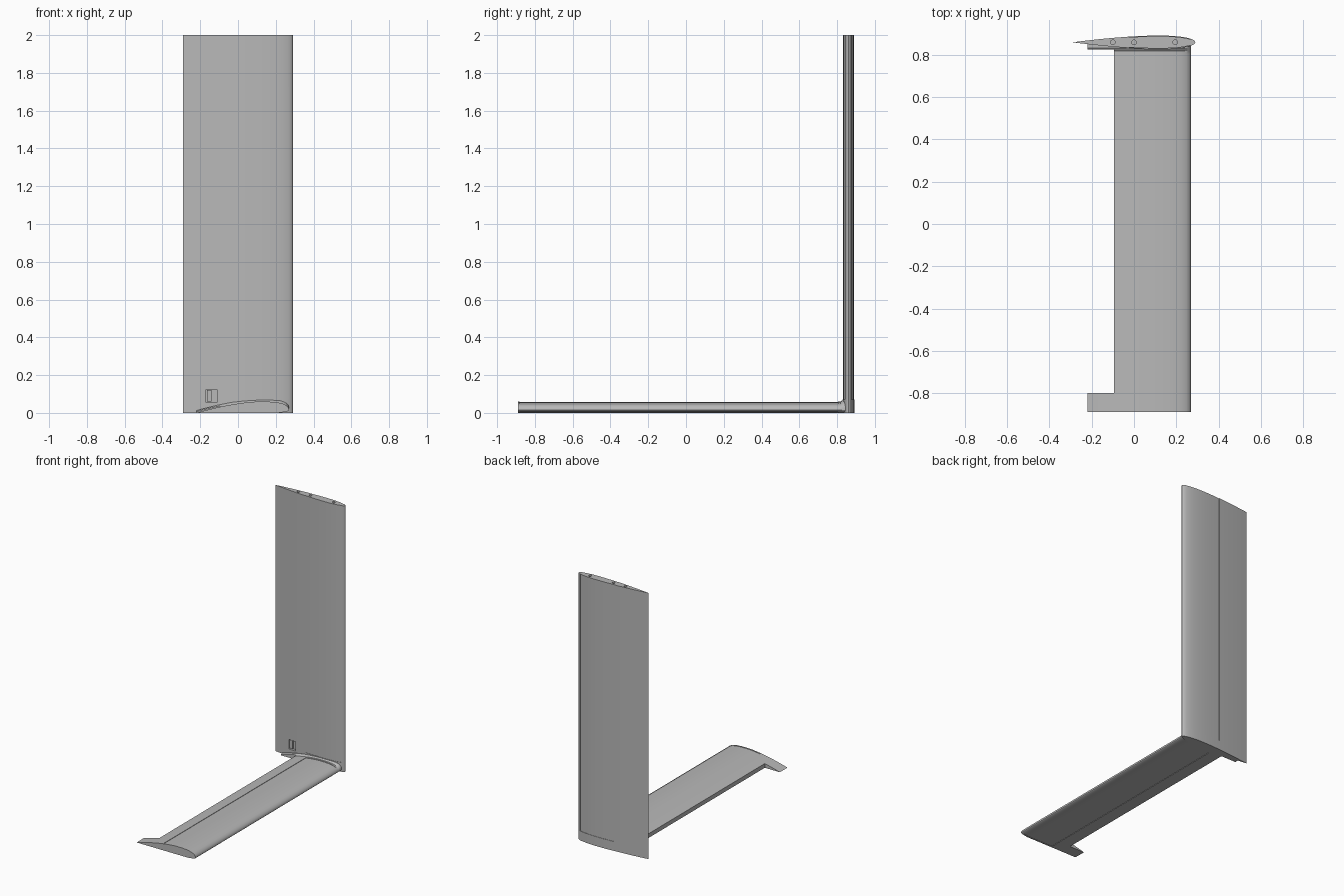
import bpy, bmesh, math
from mathutils import Vector

cube = bpy.data.objects.get("Cube")
if cube:
    bpy.data.objects.remove(cube)

grey = bpy.data.materials.new("light grey")
grey.use_nodes = True
grey.diffuse_color = (0.48, 0.48, 0.48, 1)
grey.node_tree.nodes["Principled BSDF"].inputs["Base Color"].default_value = grey.diffuse_color


def thickness(u):
    """Aerofoil thickness along the chord, with a peak of one."""
    return 2 * (1.4845 * math.sqrt(u) - 0.63 * u - 1.758 * u**2 + 1.4215 * u**3 - 0.518 * u**4)


def fin_height(u):
    return 0.032 * thickness(u), -0.032 * thickness(u)


def wing_height(u):
    nose = 0.014 * max(0, 1 - u / 0.3) ** 2
    return nose + 0.06 * thickness(u), 0.014 * max(0, 1 - math.sqrt(u / 0.12))


def profile(heights, nose_x, chord, seams, recess, flare=0.0):
    """Closed outline; the surface drops by recess between the two seams."""
    stations = [((1 - math.cos(math.pi * i / 36)) / 2, 0) for i in range(1, 37)]
    front, back = seams
    stations = [(u, recess if front < u < back else 0) for u, _ in stations]
    stations += [(s, d) for s in seams for d in (0, recess)]
    stations.sort(key=lambda s: (s[0], s[1] if s[0] == front else -s[1]))
    upper, lower = [], []
    for u, drop in stations:
        top, bottom = heights(u)
        x = nose_x - chord * u
        upper.append((x, top - drop + flare))
        lower.append((x, bottom + drop))
    return upper[::-1] + [(nose_x, heights(0)[0])] + lower


def finish(name, bm):
    bmesh.ops.remove_doubles(bm, verts=bm.verts, dist=0.00005)
    bmesh.ops.recalc_face_normals(bm, faces=bm.faces)
    mesh = bpy.data.meshes.new(name)
    bm.to_mesh(mesh)
    bm.free()
    mesh.materials.append(grey)
    obj = bpy.data.objects.new(name, mesh)
    bpy.context.collection.objects.link(obj)
    return obj


def loft(name, sections, place):
    """Skin a row of matching outlines and cap both ends."""
    bm = bmesh.new()
    rings = [[bm.verts.new(place(a, b, pos)) for a, b in outline] for pos, outline in sections]
    for r, s in zip(rings, rings[1:]):
        for i in range(len(r)):
            j = (i + 1) % len(r)
            bm.faces.new((r[i], r[j], s[j], s[i]))
    bm.faces.new(rings[0])
    bm.faces.new(rings[-1])
    return finish(name, bm)


def box(name, low, high):
    bm = bmesh.new()
    bmesh.ops.create_cube(bm, size=1)
    low, high = Vector(low), Vector(high)
    for v in bm.verts:
        v.co = (low + high) / 2 + v.co * (high - low)
    return finish(name, bm)


def rod(name, x, y, z, radius, depth):
    bm = bmesh.new()
    bmesh.ops.create_cone(bm, cap_ends=True, segments=24, radius1=radius, radius2=radius, depth=depth)
    bmesh.ops.translate(bm, verts=bm.verts, vec=(x, y, z))
    return finish(name, bm)


def select(obj):
    bpy.ops.object.select_all(action="DESELECT")
    bpy.context.view_layer.objects.active = obj
    obj.select_set(True)


def cut(obj, cutter):
    cutter.hide_render = True
    mod = obj.modifiers.new("cut", "BOOLEAN")
    mod.operation, mod.solver, mod.object = "DIFFERENCE", "EXACT", cutter
    select(obj)
    bpy.ops.object.modifier_apply(modifier=mod.name)
    bpy.data.objects.remove(cutter)


# Upright fin, with recessed skin panels above its root
FIN_Y = 0.86
fin_full = profile(fin_height, 0.29, 0.58, (0.04, 0.54), 0)
fin_thin = profile(fin_height, 0.29, 0.58, (0.04, 0.54), 0.003)
fin = loft("upright_fin", [(0, fin_full), (0.07, fin_full), (0.07, fin_thin), (2, fin_thin)],
           lambda a, b, z: (a, FIN_Y - b, z))

# Spar holes in the fin's top end
for x, depth in ((-0.1, 0.1), (0, 1.2), (0.195, 0.1)):
    cut(fin, rod("spar_hole_cutter", x, FIN_Y, 2, 0.011, depth))

# Socket near the fin's root
cut(fin, box("socket_cutter", (-0.17, 0.8, 0.055), (-0.11, FIN_Y, 0.125)))
box("socket_plug", (-0.165, 0.85, 0.06), (-0.14, FIN_Y + 0.002, 0.12))

# Level wing, with recessed skin panels and a flared root
SEAMS = (0.04, 0.55)
wing_full = profile(wing_height, 0.27, 0.49, SEAMS, 0)
wing_thin = profile(wing_height, 0.27, 0.49, SEAMS, 0.003)
wing_root = profile(wing_height, 0.27, 0.49, SEAMS, 0, 0.012)
wing = loft("level_wing",
            [(-0.89, wing_full), (-0.882, wing_full), (-0.882, wing_thin), (0.805, wing_thin),
             (0.805, wing_full), (0.818, wing_full), (0.834, wing_root), (0.858, wing_root)],
            lambda a, b, y: (a, y, b))

# Opening behind the wing for a hinged flap
cut(wing, box("flap_cutter", (-0.4, -0.8, -0.1), (-0.095, 0.825, 0.2)))

for part in (fin, wing):
    select(part)
    bpy.ops.object.shade_smooth_by_angle(angle=math.radians(30))
